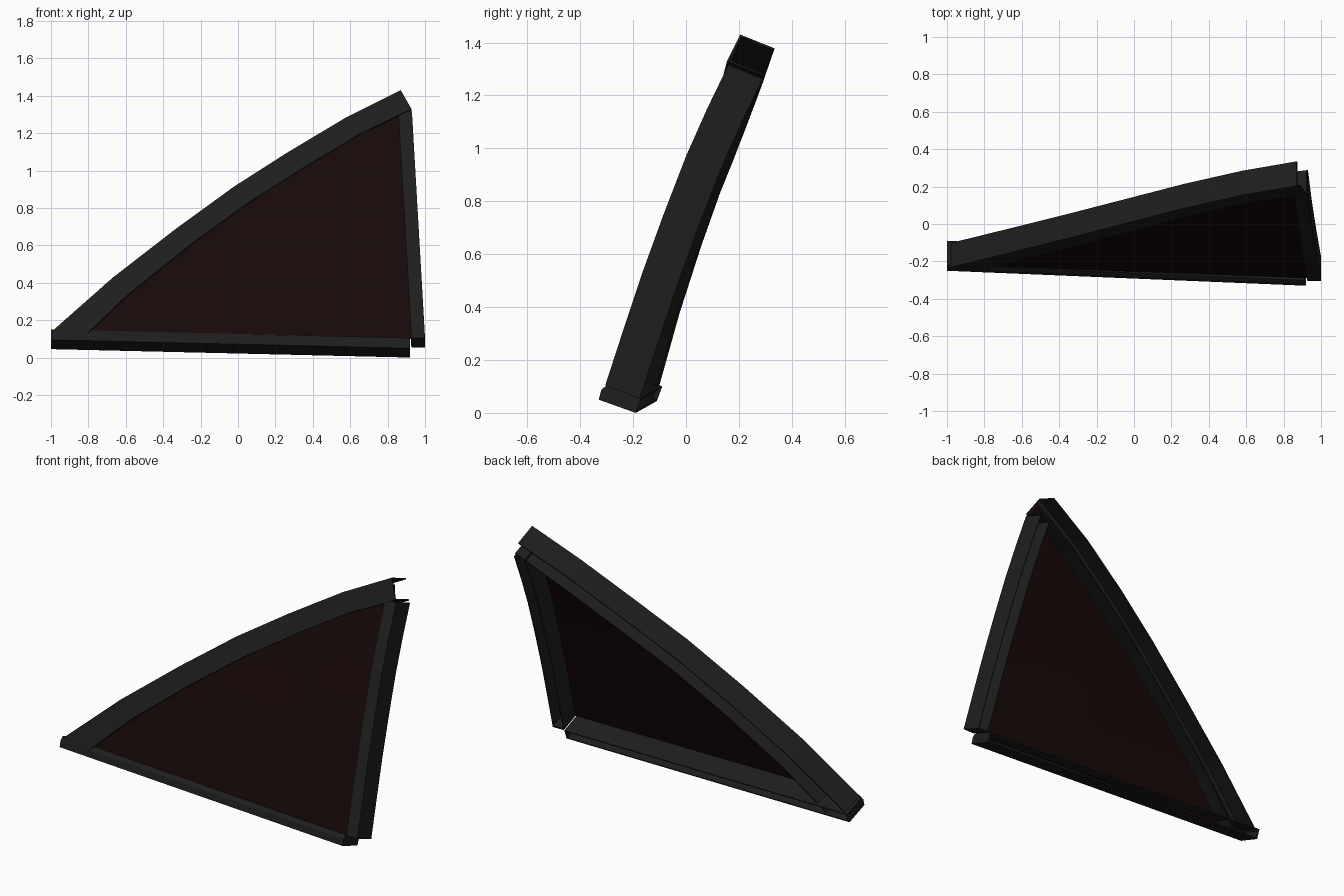
import bpy, bmesh
from mathutils import Vector as V

if "Cube" in bpy.data.objects:
    bpy.data.objects.remove(bpy.data.objects["Cube"])

DEPTH = V((0, 0.13, -0.052))          # front to back, square to the leaning panel


def material(name, rgb):
    m = bpy.data.materials.new(name)
    m.diffuse_color = (*rgb, 1)
    m.use_nodes = True
    m.node_tree.nodes["Principled BSDF"].inputs["Base Color"].default_value = m.diffuse_color
    return m


FRAME = material("dark_trim", (0.013, 0.013, 0.013))
GLASS = material("tinted_glass", (0.0085, 0.0025, 0.0025))


def loft(name, rings, mat, closed=True):
    """Skin a list of matching rings; closed rings also get end caps."""
    bm = bmesh.new()
    rows = [[bm.verts.new(p) for p in r] for r in rings]
    n = len(rows[0])
    for a, b in zip(rows, rows[1:]):
        for i in range(n if closed else n - 1):
            j = (i + 1) % n
            bm.faces.new((a[i], a[j], b[j], b[i]))
    if closed:
        bm.faces.new(rows[0])
        bm.faces.new(rows[-1][::-1])
    bmesh.ops.recalc_face_normals(bm, faces=bm.faces)
    me = bpy.data.meshes.new(name)
    bm.to_mesh(me)
    bm.free()
    ob = bpy.data.objects.new(name, me)
    bpy.context.collection.objects.link(ob)
    me.materials.append(mat)
    return ob


# thin-walled channel, open at the back: u runs outer to inner edge, v front to back
CHANNEL = [(0, 0), (1, 0), (1, 1), (0.94, 1), (0.94, 0.06), (0.06, 0.06), (0.06, 1), (0, 1)]


def channel(name, outer, inner):
    rings = [[o.lerp(i, u) + DEPTH * v for u, v in CHANNEL] for o, i in zip(outer, inner)]
    return loft(name, rings, FRAME)


# curved top rail: front outer edge and offset to the front inner edge
top_outer = [V(p) for p in [(-0.995, -0.235, 0.14), (-0.67, -0.155, 0.427), (-0.33, -0.07, 0.69),
                            (-0.02, 0.01, 0.915), (0.27, 0.085, 1.10), (0.58, 0.155, 1.285),
                            (0.87, 0.205, 1.43)]]
offsets = [V((0.165, -0.02, -0.035)), V((0.075, -0.035, -0.095))]
offsets += [V((0.07, -0.035, -0.09))] * 4 + [V((0.057, -0.05, -0.1))]
top_inner = [p + o for p, o in zip(top_outer, offsets)]
channel("top_rail", top_outer, top_inner)

# bowed side post with a closed foot
side_yz = [(-0.305, 0.105), (-0.235, 0.32), (-0.165, 0.53), (-0.085, 0.75),
           (0.0, 0.97), (0.08, 1.15), (0.16, 1.315)]
side_outer = [V((1.0 - 0.07 * (z - 0.105) / 1.21, y, z)) for y, z in side_yz]
side_inner = [p - V((0.073, 0, 0)) for p in side_outer]
channel("side_post", side_outer, side_inner)
foot = [side_outer[0], side_inner[0], side_inner[0] + DEPTH, side_outer[0] + DEPTH]
loft("side_post_foot", [foot, [p + V((0, 0.003, 0.009)) for p in foot]], FRAME)


# bottom sill: chamfered front, open back, closed ends
def sill_ring(profile, x):
    t = (0.92 - x) / 1.92
    return [V((x, y + 0.08 * t, z + 0.045 * t)) for y, z in profile]


SHELL = [(-0.33, 0.05), (-0.32, 0.087), (-0.30, 0.105), (-0.17, 0.055),
         (-0.172, 0.049), (-0.30, 0.098), (-0.314, 0.083), (-0.322, 0.054),
         (-0.188, 0.006), (-0.19, 0.0)]
END = SHELL[:4] + SHELL[-1:]
loft("bottom_sill", [sill_ring(SHELL, -1.0), sill_ring(SHELL, 0.92)], FRAME)
for side, x in (("left", -1.0), ("right", 0.91)):
    loft("sill_end_" + side, [sill_ring(END, x), sill_ring(END, x + 0.01)], FRAME)

# curved pane just behind the frame's front walls
left = [o.lerp(i, 0.3) + DEPTH * 0.13 for o, i in zip(top_outer, top_inner)]
right = [o.lerp(i, 0.3) + DEPTH * 0.13 for o, i in zip(side_outer, side_inner)]
pane = loft("window_pane", [[a, a.lerp(b, 0.5), b] for a, b in zip(left, right)], GLASS, closed=False)
mod = pane.modifiers.new("thickness", 'SOLIDIFY')
mod.thickness = 0.006
mod.offset = 0
